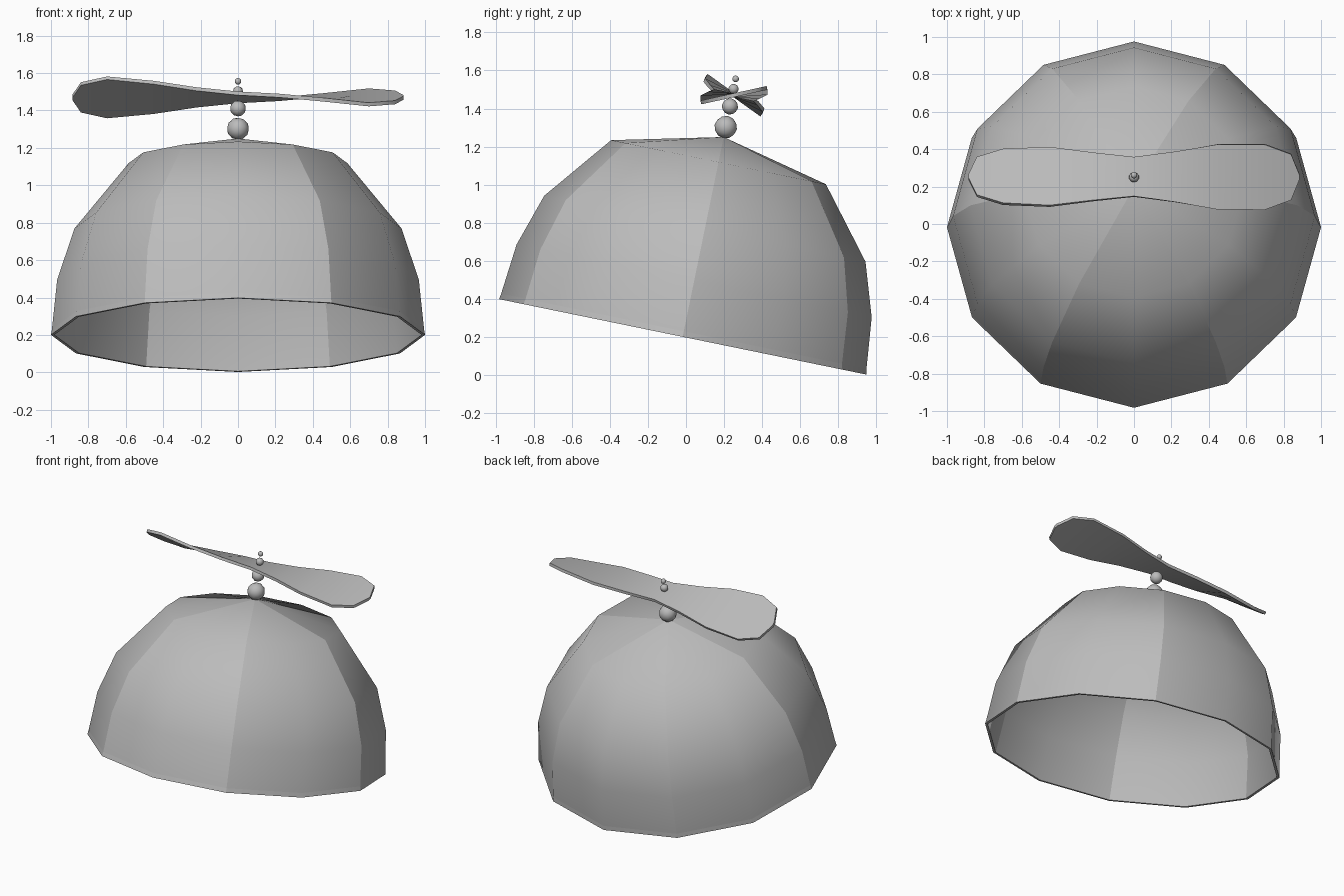
import bpy, bmesh, math
from mathutils import Vector, Matrix

cube = bpy.data.objects.get("Cube")
if cube:
    bpy.data.objects.remove(cube)

grey = bpy.data.materials.new("plain grey")
grey.use_nodes = True
COLOUR = (0.5, 0.5, 0.5, 1)
grey.diffuse_color = COLOUR
grey.node_tree.nodes["Principled BSDF"].inputs["Base Color"].default_value = COLOUR

TILT = math.radians(11.6)
SIDES = 12
# The cap leans towards the back
FRAME = Matrix.Translation((0, -0.0175, 0.2)) @ Matrix.Rotation(-TILT, 4, 'X')


def make_object(name, bm):
    bmesh.ops.recalc_face_normals(bm, faces=bm.faces)
    for face in bm.faces:
        face.smooth = True
    mesh = bpy.data.meshes.new(name)
    bm.to_mesh(mesh)
    bm.free()
    mesh.materials.append(grey)
    obj = bpy.data.objects.new(name, mesh)
    bpy.context.collection.objects.link(obj)
    return obj


# Cap: a thin twelve-sided dome sewn from six panels
outer = [(0.585, 0.937), (0.875, 0.58), (0.967, 0.3), (0.995, 0.03), (1.0, 0.0)]
inner = [(0.982, 0.0), (0.948, 0.295), (0.857, 0.57), (0.573, 0.918)]
bm = bmesh.new()
rings = []
for r, h in outer + inner:
    angles = [math.tau * i / SIDES for i in range(SIDES)]
    rings.append([bm.verts.new((r * math.cos(a), 0.985 * r * math.sin(a), h)) for a in angles])
top = bm.verts.new((0, 0, 1.072))
under = bm.verts.new((0, 0, 1.052))
for i in range(SIDES):
    j = (i + 1) % SIDES
    bm.faces.new((top, rings[0][i], rings[0][j]))
    bm.faces.new((under, rings[-1][j], rings[-1][i]))
    for a, b in zip(rings, rings[1:]):
        bm.faces.new((a[i], b[i], b[j], a[j]))

# Sharp seams between panels and around the hem
for i in range(0, SIDES, 2):
    seam = [top] + [ring[i] for ring in rings] + [under]
    for a, b in zip(seam, seam[1:]):
        bm.edges.get((a, b)).smooth = False
for ring in rings[3:6]:
    for i in range(SIDES):
        bm.edges.get((ring[i], ring[i - 1])).smooth = False
bm.transform(FRAME)
make_object("cap", bm)

# Stacked beads forming the spindle
beads = [("lower_bead", 1.125, 0.06), ("middle_bead", 1.236, 0.043),
         ("upper_bead", 1.33, 0.027), ("top_bead", 1.384, 0.018)]
for name, h, radius in beads:
    bm = bmesh.new()
    bmesh.ops.create_icosphere(bm, subdivisions=2, radius=radius)
    bm.transform(FRAME @ Matrix.Translation((0, 0, h)))
    make_object(name, bm)

# Propeller: a twisted two-bladed strip
half = [(0.22, 0.135), (0.45, 0.175), (0.7, 0.178), (0.84, 0.125), (0.885, 0.012)]
stations = [(-x, w) for x, w in reversed(half)] + [(0, 0.107)] + half
centre = Vector((0, 0.252, 1.47))
bm = bmesh.new()
rows = []
for x, w in stations:
    twist = math.radians(24) * max(-1, min(1, x / 0.7)) - TILT
    across = Vector((0, math.cos(twist), math.sin(twist)))
    thick = Vector((0, -math.sin(twist), math.cos(twist))) * 0.01
    mid = centre + Vector((x, 0, 0))
    rows.append([bm.verts.new(mid + s * w * across + t * thick)
                 for s, t in ((-1, -1), (1, -1), (1, 1), (-1, 1))])
for a, b in zip(rows, rows[1:]):
    for k in range(4):
        m = (k + 1) % 4
        bm.faces.new((a[k], a[m], b[m], b[k]))
        bm.edges.get((a[k], b[k])).smooth = False
bm.faces.new(rows[0])
bm.faces.new(rows[-1])
for row in (rows[0], rows[-1]):
    for k in range(4):
        bm.edges.get((row[k], row[k - 1])).smooth = False
make_object("propeller", bm)
